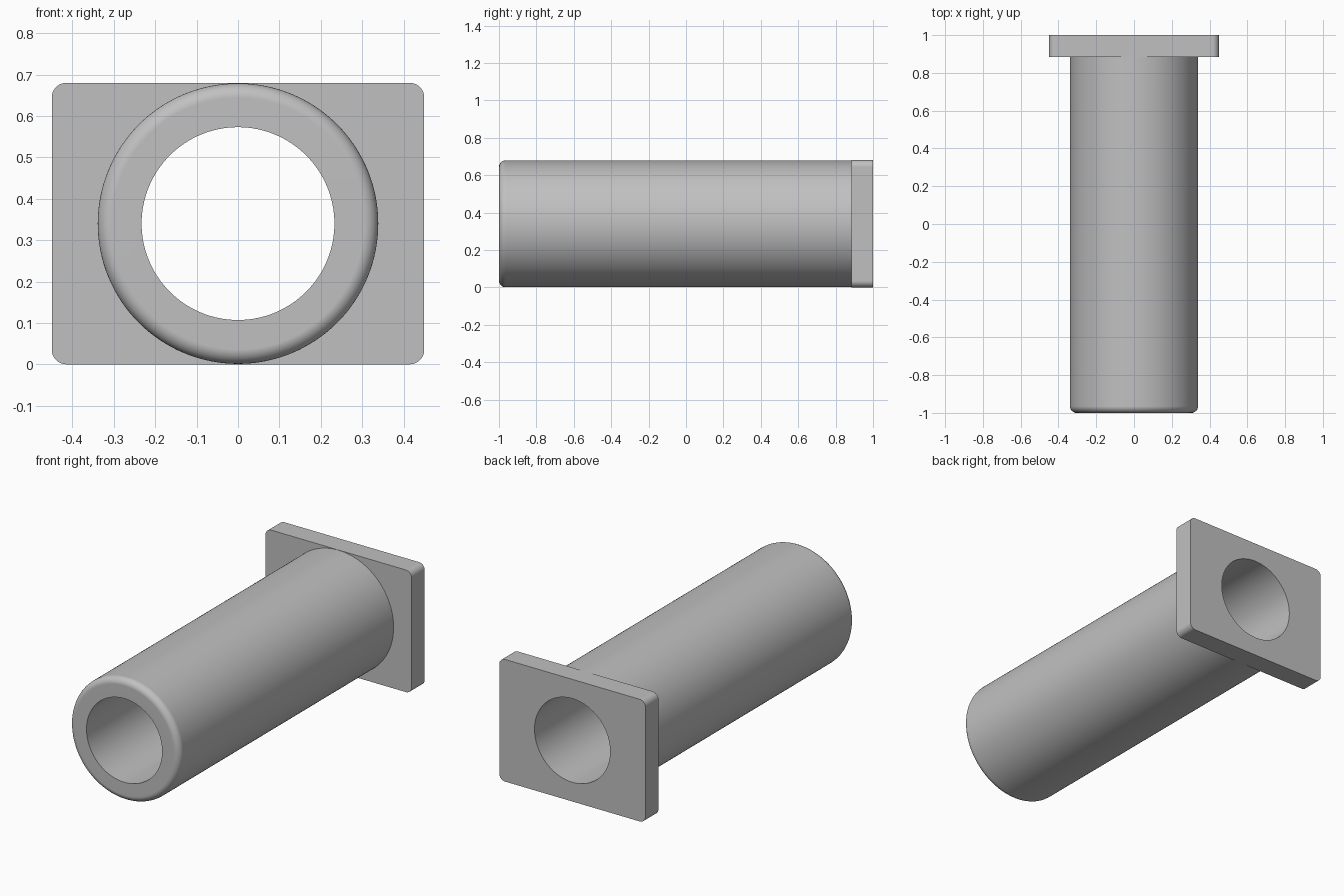
import bpy, bmesh
from math import cos, sin, pi, radians

if "Cube" in bpy.data.objects:
    bpy.data.objects.remove(bpy.data.objects["Cube"], do_unlink=True)

QUARTER = 32                      # segments per quarter turn
AXIS_Z = 0.34                     # height of the tube axis
BORE, TUBE, ROUND = 0.233, 0.339, 0.035
FRONT, JOIN, BACK = -1.0, 0.885, 1.0
HALF_W, HALF_H = 0.45, 0.34

grey = bpy.data.materials.new("grey")
grey.use_nodes = True
colour = (0.53, 0.53, 0.53, 1)
grey.diffuse_color = colour
grey.node_tree.nodes["Principled BSDF"].inputs["Base Color"].default_value = colour


def ring(y, radius, dx=0.0, dz=0.0):
    """Circle about the axis; dx and dz push its quarters apart into a rounded box."""
    points = []
    for q, (sx, sz) in enumerate([(1, 1), (-1, 1), (-1, -1), (1, -1)]):
        for i in range(QUARTER + 1):
            a = (q + i / QUARTER) * pi / 2
            points.append((sx * dx + radius * cos(a), y,
                           AXIS_Z + sz * dz + radius * sin(a)))
    return points


def loft(name, rings):
    """Skin neighbouring rings with quads and shade the result."""
    bm = bmesh.new()
    loops = [[bm.verts.new(p) for p in r] for r in rings]
    n = len(loops[0])
    for a, b in zip(loops, loops[1:]):
        for i in range(n):
            j = (i + 1) % n
            bm.faces.new((a[i], a[j], b[j], b[i]))
    bmesh.ops.remove_doubles(bm, verts=bm.verts, dist=1e-5)
    mesh = bpy.data.meshes.new(name)
    bm.to_mesh(mesh)
    bm.free()
    mesh.materials.append(grey)
    obj = bpy.data.objects.new(name, mesh)
    bpy.context.collection.objects.link(obj)
    bpy.ops.object.select_all(action="DESELECT")
    obj.select_set(True)
    bpy.context.view_layer.objects.active = obj
    bpy.ops.object.shade_smooth_by_angle(angle=radians(30))
    weighted = obj.modifiers.new("Weighted Normal", "WEIGHTED_NORMAL")
    weighted.keep_sharp = True
    return obj


# Tube: bore, flat front lip, rounded rim, outer wall
steps = 8
rim = [ring(FRONT + ROUND * (1 - cos(t)), TUBE - ROUND * (1 - sin(t)))
       for t in (pi / 2 * k / steps for k in range(steps + 1))]
loft("tube", [ring(JOIN, BORE), ring(FRONT, BORE)] + rim + [ring(JOIN, TUBE)])

# Flange: rounded rectangular plate with the bore running through it
corner = (ROUND, HALF_W - ROUND, HALF_H - ROUND)
loft("flange", [ring(JOIN, TUBE), ring(JOIN, *corner), ring(BACK, *corner),
                ring(BACK, BORE), ring(JOIN, BORE)])
